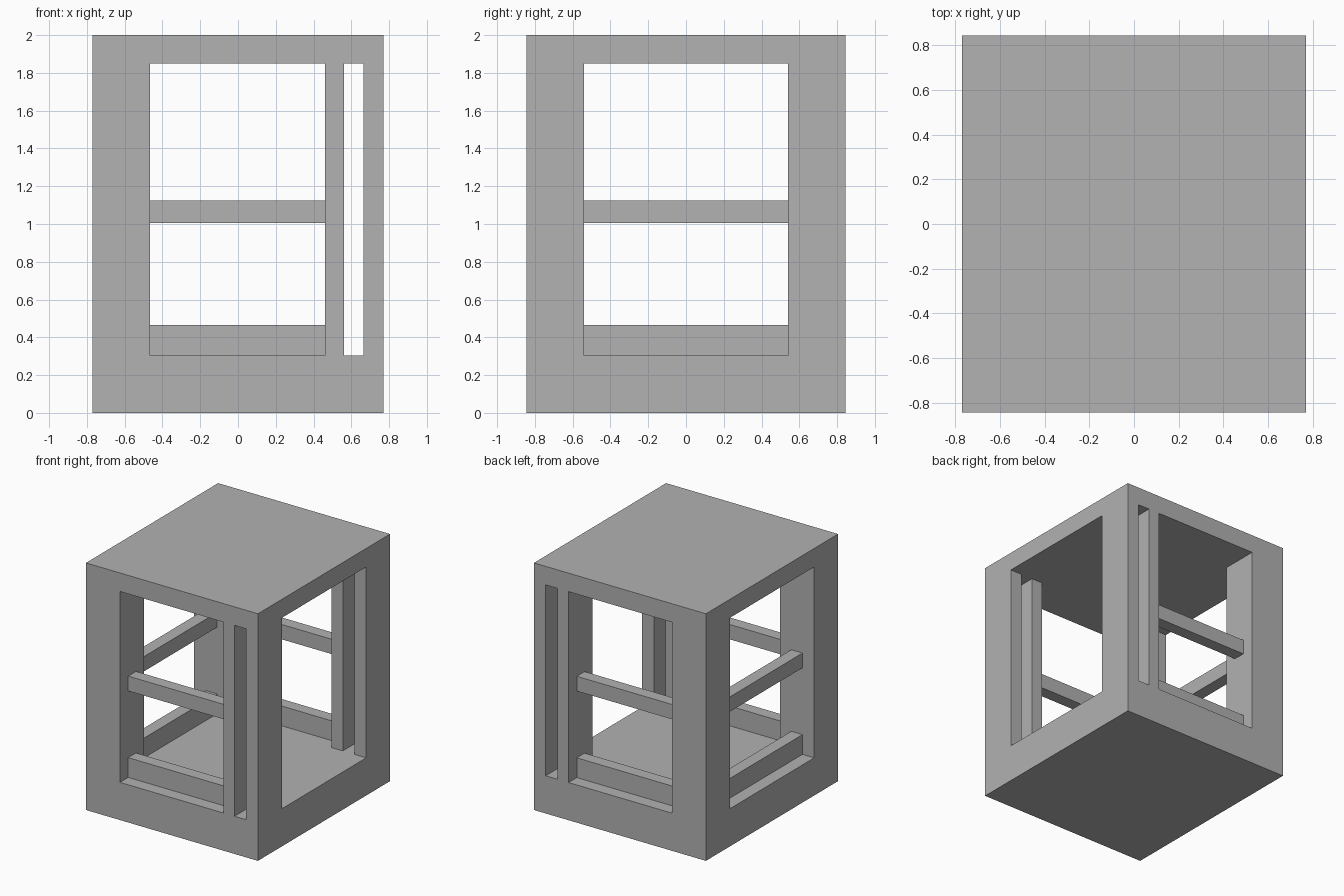
import bpy

if "Cube" in bpy.data.objects:
    bpy.data.objects.remove(bpy.data.objects["Cube"])

grey = bpy.data.materials.new("plain grey")
grey.diffuse_color = (0.445, 0.445, 0.445, 1)
grey.use_nodes = True
grey.node_tree.nodes["Principled BSDF"].inputs["Base Color"].default_value = grey.diffuse_color

HX, HY, H = 0.77, 0.845, 2.0          # outer half width, half depth, height
FLOOR, CEIL = 0.305, 1.85             # bottom and top of the openings
WIN_L, WIN_R, WIN_Y = -0.465, 0.46, 0.54


def box(name, x, y, z):
    """Box spanning the three given (low, high) ranges."""
    spans = (x, y, z)
    bpy.ops.mesh.primitive_cube_add(size=1, location=[(a + b) / 2 for a, b in spans])
    ob = bpy.context.object
    ob.name = name
    ob.scale = [b - a for a, b in spans]
    bpy.ops.object.transform_apply(location=True, rotation=False, scale=True)
    ob.data.materials.append(grey)
    return ob


# Solid block: base, four corner posts and roof
frame = box("frame", (-HX, HX), (-HY, HY), (0, H))

# Openings: front-to-back window, side-to-side window, narrow slot in the right posts
openings = [
    ("front_window_cutter", (WIN_L, WIN_R), (-1, 1)),
    ("side_window_cutter", (-1, 1), (-WIN_Y, WIN_Y)),
    ("post_slot_cutter", (0.56, 0.665), (-1, 1)),
]
for name, x, y in openings:
    cutter = box(name, x, y, (FLOOR, CEIL))
    cutter.hide_render = True
    mod = frame.modifiers.new(name, "BOOLEAN")
    mod.operation = "DIFFERENCE"
    mod.solver = "EXACT"
    mod.object = cutter
    bpy.context.view_layer.objects.active = frame
    bpy.ops.object.modifier_apply(modifier=mod.name)
    bpy.data.objects.remove(cutter)

# Lower and middle rails on the front, back and left; the right side stays open
for level, z in (("lower", (FLOOR, 0.465)), ("middle", (1.005, 1.125))):
    box(level + "_front_rail", (WIN_L, WIN_R), (-0.74, -0.64), z)
    box(level + "_back_rail", (WIN_L, WIN_R), (0.64, 0.74), z)
    box(level + "_left_rail", (-0.665, -0.565), (-WIN_Y, WIN_Y), z)
